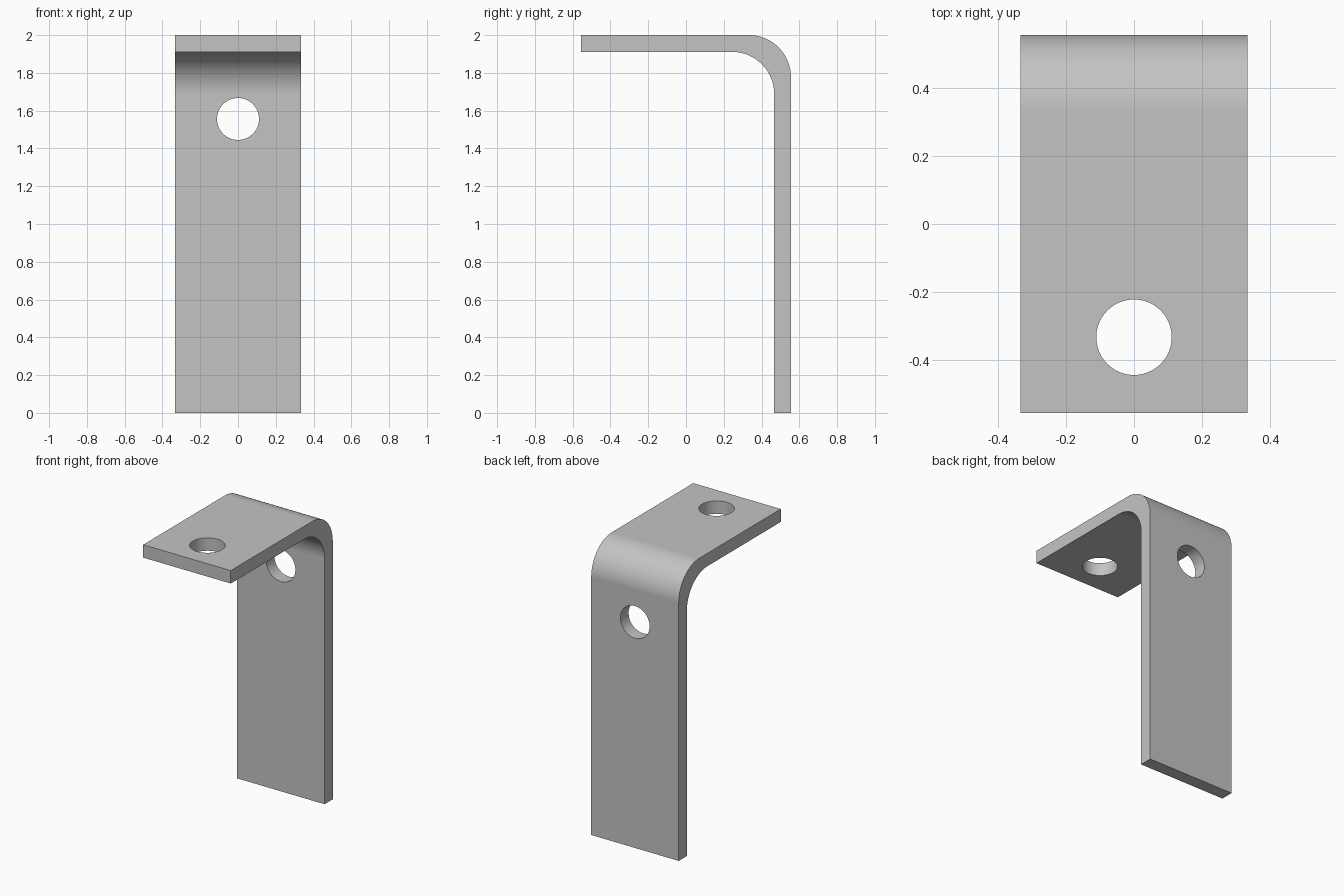
import bpy, bmesh, math

if "Cube" in bpy.data.objects:
    bpy.data.objects.remove(bpy.data.objects["Cube"], do_unlink=True)

WIDTH, HEIGHT, HALF_DEPTH = 0.667, 2.0, 0.5555
THICK, BEND, HOLE = 0.089, 0.222, 0.111
STEPS = 24

grey = bpy.data.materials.new("plain grey metal")
grey.use_nodes = True
colour = (0.55, 0.55, 0.55, 1)
grey.diffuse_color = colour
grey.node_tree.nodes["Principled BSDF"].inputs["Base Color"].default_value = colour


def bend(y, z):
    """Quarter arc from the shelf down to the leg, tangent to z and y."""
    angles = [math.pi / 2 * (1 - i / STEPS) for i in range(STEPS + 1)]
    return [(y - BEND + BEND * math.cos(a), z - BEND + BEND * math.sin(a)) for a in angles]


def hole_cutter(name, location, rotation):
    bpy.ops.mesh.primitive_cylinder_add(vertices=64, radius=HOLE, depth=0.4,
                                        location=location, rotation=rotation)
    cutter = bpy.context.object
    cutter.name = name
    cutter.hide_render = True
    return cutter


# Bent strip: side profile extruded across the width
inner_y, inner_z = HALF_DEPTH - THICK, HEIGHT - THICK
profile = [(-HALF_DEPTH, HEIGHT)] + bend(HALF_DEPTH, HEIGHT)
profile += [(HALF_DEPTH, 0), (inner_y, 0)]
profile += bend(inner_y, inner_z)[::-1] + [(-HALF_DEPTH, inner_z)]

bm = bmesh.new()
face = bm.faces.new([bm.verts.new((-WIDTH / 2, y, z)) for y, z in profile])
side = bmesh.ops.extrude_face_region(bm, geom=[face])["geom"]
bmesh.ops.translate(bm, vec=(WIDTH, 0, 0),
                    verts=[v for v in side if isinstance(v, bmesh.types.BMVert)])
bmesh.ops.recalc_face_normals(bm, faces=bm.faces)
mesh = bpy.data.meshes.new("angle_bracket")
bm.to_mesh(mesh)
bm.free()
mesh.materials.append(grey)
bracket = bpy.data.objects.new("angle_bracket", mesh)
bpy.context.collection.objects.link(bracket)

# One bolt hole through the shelf and one through the leg
cutters = [
    hole_cutter("shelf_hole_cutter", (0, -0.333, HEIGHT - THICK / 2), (0, 0, 0)),
    hole_cutter("leg_hole_cutter", (0, HALF_DEPTH - THICK / 2, 1.556), (math.pi / 2, 0, 0)),
]
bpy.ops.object.select_all(action="DESELECT")
bracket.select_set(True)
bpy.context.view_layer.objects.active = bracket
for cutter in cutters:
    cut = bracket.modifiers.new(cutter.name, "BOOLEAN")
    cut.operation, cut.solver, cut.object = "DIFFERENCE", "EXACT", cutter
    bpy.ops.object.modifier_apply(modifier=cut.name)
    bpy.data.objects.remove(cutter, do_unlink=True)

# Smooth bend and hole walls, crisp edges, flat plates
bpy.ops.object.shade_smooth_by_angle(angle=math.radians(30))
weighted = bracket.modifiers.new("flat_plates", "WEIGHTED_NORMAL")
weighted.keep_sharp = True
